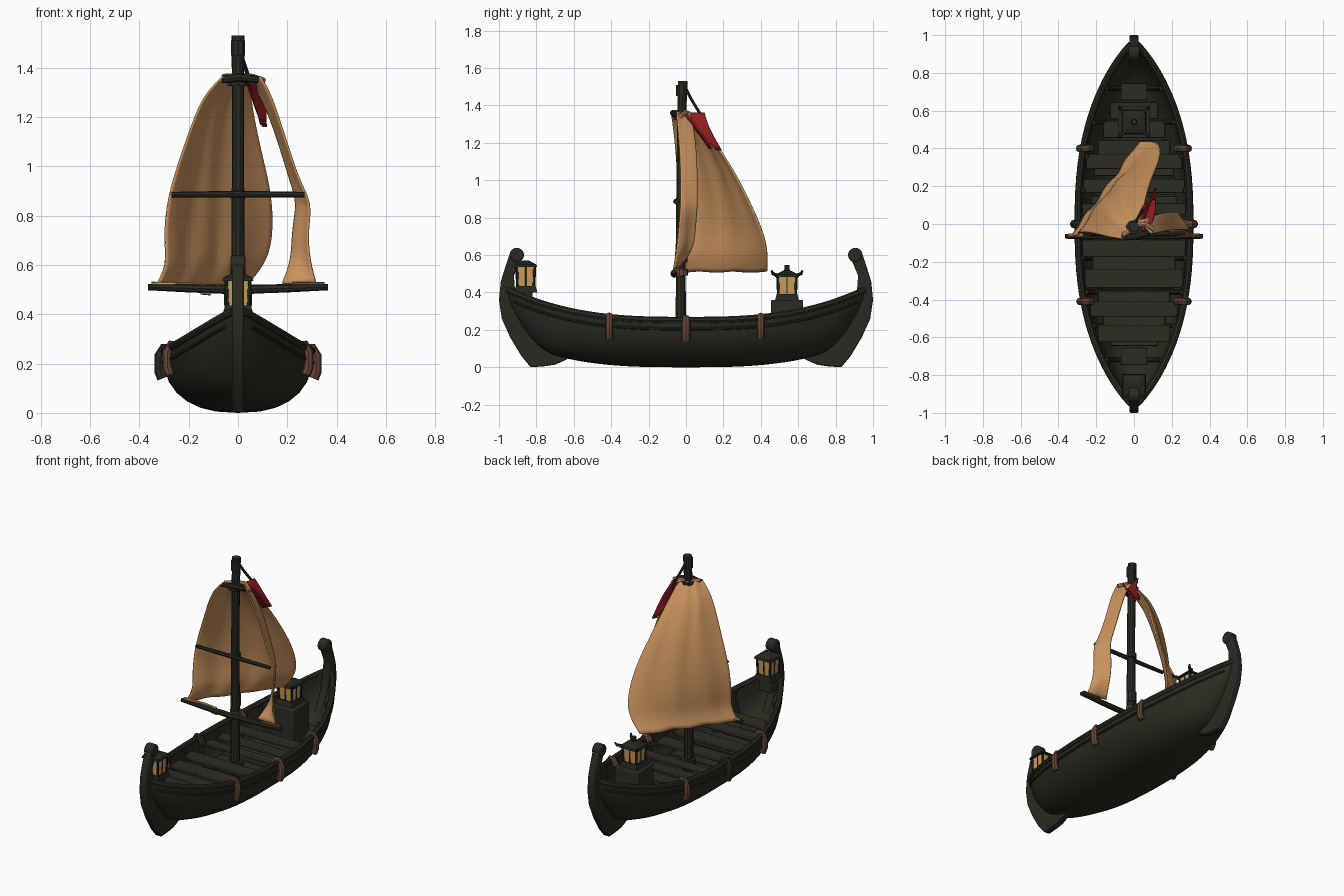
import bpy, bmesh, math
from mathutils import Vector

if "Cube" in bpy.data.objects:
    bpy.data.objects.remove(bpy.data.objects["Cube"])


def material(name, rgb):
    m = bpy.data.materials.new(name)
    m.diffuse_color = (*rgb, 1)
    m.use_nodes = True
    m.node_tree.nodes["Principled BSDF"].inputs["Base Color"].default_value = m.diffuse_color
    return m


WOOD = material("dark wood", (0.023, 0.023, 0.015))
DECK = material("deck wood", (0.026, 0.025, 0.016))
IRON = material("dark iron", (0.020, 0.020, 0.015))
ROPE = material("brown leather", (0.130, 0.062, 0.038))
SAIL = material("tan sailcloth", (0.57, 0.285, 0.108))
GLASS = material("amber glass", (0.58, 0.34, 0.09))
RED = material("red cloth", (0.28, 0.012, 0.016))


def mesh(name, verts, faces, mat):
    me = bpy.data.meshes.new(name)
    me.from_pydata(verts, [], faces)
    bm = bmesh.new()
    bm.from_mesh(me)
    bmesh.ops.recalc_face_normals(bm, faces=bm.faces)
    bm.to_mesh(me)
    bm.free()
    me.materials.append(mat)
    ob = bpy.data.objects.new(name, me)
    bpy.context.collection.objects.link(ob)
    return ob


def bevel(ob, width):
    m = ob.modifiers.new("bevel", 'BEVEL')
    m.width, m.segments = width, 2
    return ob


def frustum(name, c, lo, hi, h, mat, sides=4):
    """Upright prism; lo and hi are (half x, half y) at bottom and top, c is the bottom centre."""
    k = 1 / math.cos(math.pi / sides)
    vs = []
    for (rx, ry), z in ((lo, 0), (hi, h)):
        for i in range(sides):
            a = 2 * math.pi * (i + 0.5) / sides
            vs.append((c[0] + rx * k * math.cos(a), c[1] + ry * k * math.sin(a), c[2] + z))
    fs = [(i, (i + 1) % sides, sides + (i + 1) % sides, sides + i) for i in range(sides)]
    fs += [tuple(range(sides)), tuple(range(sides, 2 * sides))]
    return mesh(name, vs, fs, mat)


def box(name, c, h, mat):
    return frustum(name, (c[0], c[1], c[2] - h[2]), h[:2], h[:2], 2 * h[2], mat)


def tube(name, pts, r, mat, radii=None, res=2):
    cu = bpy.data.curves.new(name, 'CURVE')
    cu.dimensions = '3D'
    cu.bevel_depth, cu.bevel_resolution, cu.use_fill_caps = r, res, True
    sp = cu.splines.new('POLY')
    sp.points.add(len(pts) - 1)
    for i, p in enumerate(pts):
        sp.points[i].co = (*p, 1)
        sp.points[i].radius = radii[i] if radii else 1
    cu.materials.append(mat)
    ob = bpy.data.objects.new(name, cu)
    bpy.context.collection.objects.link(ob)
    return ob


# Hull lines: half width, gunwale height, keel height, and inside half width at a given height
def width(y):
    return 0.305 * max(0.0, 1 - (abs(y) / 0.97) ** 2.5) ** 0.85


def sheer(y):
    return 0.25 + 0.16 * (abs(y) / 0.95) ** 2.8


def keel(y):
    return 0.05 * (abs(y) / 0.65) ** 3 + 0.2 * max(0, (abs(y) - 0.7) / 0.25) ** 2


def inner(y, z):
    q = max(sheer(y) - z, 0) / (sheer(y) - keel(y) - 0.02)
    return max(0.01, (width(y) - 0.02) * max(0, 1 - q ** 2.4) ** 0.417)


def section(y, off=0.0, n=14):
    w, s, k = max(width(y) - off, 0.004), sheer(y), keel(y) + off
    out = []
    for i in range(n + 1):
        a = math.pi * (i / n - 0.5)
        x = math.copysign(abs(math.sin(a)) ** 0.83, a) * w
        out.append((x, y, s - (s - k) * max(math.cos(a), 0) ** 0.83))
    return out


# Hull shell, outside and inside in one closed loft
N = 48
ys = [0.95 * math.sin(math.pi * (i / N - 0.5)) for i in range(N + 1)]
rings = [section(y) + section(y, 0.028)[::-1] for y in ys]
R = len(rings[0])
faces = [(i * R + j, i * R + (j + 1) % R, (i + 1) * R + (j + 1) % R, (i + 1) * R + j)
         for i in range(N) for j in range(R)]
faces += [tuple(range(R)), tuple(range(N * R, N * R + R))]
mesh("hull", [v for r in rings for v in r], faces, WOOD)

# Gunwale rails, rub strakes and side wraps
for s in (-1, 1):
    tube("gunwale", [(s * (width(y) - 0.008), y, sheer(y) + 0.002) for y in ys], 0.018, WOOD)
    tube("rub_strake", [(s * (width(y) - 0.002), y, sheer(y) - 0.045) for y in ys[4:-4]], 0.008, WOOD)
    for y, r, mat in ((-0.41, 0.02, ROPE), (0, 0.023, ROPE if s > 0 else WOOD), (0.4, 0.02, ROPE)):
        w, z = width(y), sheer(y)
        tube("side_wrap", [(s * (w + dx), y, z + dz) for dx, dz in
             ((-0.05, -0.03), (-0.03, 0.008), (-0.005, 0.01), (0.012, -0.02), (0.012, -0.08), (0, -0.11))],
             r, mat)

# Inside: ribs, floor boards, seats
for i in range(9):
    y = -0.72 + 0.18 * i
    tube("rib", section(y, 0.03), 0.012, DECK)
for i in range(15):
    y = -0.7 + 0.1 * i
    z = 0.10 + 0.06 * abs(y) ** 2
    bevel(box("floor_board", (0, y, z), (inner(abs(y) + 0.045, z - 0.01), 0.045, 0.01), DECK), 0.004)
for y, d in ((-0.58, 0.045), (-0.45, 0.04), (-0.29, 0.05), (-0.13, 0.045), (0.08, 0.03), (0.2, 0.035), (0.33, 0.04)):
    z = sheer(y) - 0.055
    bevel(box("seat", (0, y, z), (inner(abs(y) + d, z - 0.012), d, 0.012), DECK), 0.005)

# Stem and stern posts with a scroll at the top
prof = [(0.63, 0.045), (0.70, 0.014), (0.76, 0.005), (0.83, 0), (0.88, 0.06), (0.94, 0.16), (0.985, 0.26),
        (1, 0.36), (0.99, 0.46), (0.965, 0.54), (0.945, 0.6), (0.90, 0.62), (0.875, 0.6), (0.895, 0.55),
        (0.92, 0.49), (0.915, 0.42), (0.89, 0.3), (0.80, 0.14), (0.70, 0.075)]
n = len(prof)
for s, name in ((-1, "stem_post"), (1, "stern_post")):
    vs = [(x, s * y, z) for x in (-0.024, 0.024) for y, z in prof]
    fs = [(i, (i + 1) % n, n + (i + 1) % n, n + i) for i in range(n)]
    bevel(mesh(name, vs, fs + [tuple(range(n)), tuple(range(n, 2 * n))], WOOD), 0.008)
    c = [(x, s * (0.905 + 0.039 * math.cos(a * math.pi / 8)), 0.6 + 0.039 * math.sin(a * math.pi / 8))
         for x in (-0.03, 0.03) for a in range(16)]
    fs = [(i, (i + 1) % 16, 16 + (i + 1) % 16, 16 + i) for i in range(16)]
    bevel(mesh("scroll", c, fs + [tuple(range(16)), tuple(range(16, 32))], WOOD), 0.01)

# Mast, bands and spars
MY = -0.028
tube("mast", [(0, MY, 0.06), (0, MY, 0.62), (0, MY, 1.0), (0, MY + 0.005, 1.36), (0, MY + 0.012, 1.53)],
     0.027, WOOD, [1.1, 1.0, 0.92, 0.92, 1.0], 3)
for z, h, r, mat in ((0.13, 0.06, 0.045, WOOD), (0.49, 0.035, 0.034, ROPE), (0.56, 0.07, 0.031, WOOD),
                     (0.87, 0.03, 0.031, WOOD), (1.325, 0.04, 0.042, WOOD), (1.45, 0.06, 0.029, WOOD)):
    frustum("mast_band", (0, MY + 0.004, z), (r, r), (r, r), h, mat, 10)
tube("lower_yard", [(x, -0.065, 0.51 - 0.01 * (1 - abs(x) / 0.365)) for x in (-0.365, -0.2, 0, 0.2, 0.365)],
     0.017, WOOD, [0.75, 1, 1.1, 1, 0.75])
tube("middle_spar", [(-0.27, -0.05, 0.885), (0, -0.055, 0.887), (0.27, -0.05, 0.885)], 0.014, WOOD, [0.8, 1, 0.8])
tube("top_yard", [(-0.065, -0.065, 1.352), (0, -0.07, 1.36), (0.08, -0.045, 1.352)], 0.016, WOOD)
tube("gathered_sail_head", [(-0.06, -0.06, 1.362), (0.02, -0.005, 1.365), (0.06, 0.0, 1.362), (0.105, -0.03, 1.345)],
     0.013, SAIL)
tube("sail_foot_roll", [(-0.35, -0.06, 0.522), (-0.2, -0.056, 0.520), (-0.12, -0.056, 0.512)], 0.01, SAIL)
tube("sail_foot_wrap", [(-0.15, -0.06, 0.492), (-0.11, -0.062, 0.488)], 0.012, SAIL)
tube("strip_foot_lashing", [(0.22, -0.06, 0.520), (0.35, -0.06, 0.520)], 0.011, ROPE)
tube("stay_rope", [(0, 0.0, 1.49), (0.02, 0.03, 1.43), (0.05, 0.085, 1.34)], 0.008, WOOD)


# Cloth: rows run from top to bottom as (z, edge a, edge b), bulging sideways from the chord
def cloth(name, rows, cols, mat, belly=0.0, ripple=0.0):
    vs, fs = [], []
    for i, (z, a, b) in enumerate(rows):
        a, b = Vector(a), Vector(b)
        nrm = Vector((a.y - b.y, b.x - a.x)).normalized()
        f = i / (len(rows) - 1)
        for j in range(cols + 1):
            u = j / cols
            d = belly * math.sin(math.pi * u) * math.sin(math.pi * (0.15 + 0.85 * f))
            d += ripple * (0.4 + f) * math.sin(j * 2.3 + i * 0.5) * (0 < j < cols)
            p = a.lerp(b, u) + nrm * d
            vs.append((p.x, p.y, z - 0.4 * ripple * math.sin(j * 1.9)))
    for i in range(len(rows) - 1):
        for j in range(cols):
            k = i * (cols + 1) + j
            fs.append((k, k + 1, k + cols + 2, k + cols + 1))
    ob = mesh(name, vs, fs, mat)
    m = ob.modifiers.new("soft", 'SUBSURF')
    m.levels = m.render_levels = 2
    m.boundary_smooth = 'PRESERVE_CORNERS'
    m = ob.modifiers.new("thickness", 'SOLIDIFY')
    m.thickness, m.offset = 0.008, 0
    return ob


cloth("main_sail", [
    (1.365, (-0.06, -0.08), (0.04, 0.01)), (1.30, (-0.125, -0.07), (0.05, 0.07)),
    (1.22, (-0.168, -0.06), (0.06, 0.14)),
    (1.05, (-0.228, -0.045), (0.095, 0.255)), (0.87, (-0.287, -0.04), (0.14, 0.345)),
    (0.70, (-0.30, -0.05), (0.14, 0.42)), (0.60, (-0.285, -0.055), (0.11, 0.435)),
    (0.51, (-0.335, -0.065), (0.03, 0.435))], 9, SAIL, 0.05, 0.011)
cloth("torn_sail_strip", [
    (1.365, (0.09, -0.05), (0.03, 0.02)), (1.29, (0.135, -0.045), (0.095, 0.04)),
    (1.11, (0.192, -0.03), (0.162, 0.06)), (0.93, (0.25, -0.03), (0.215, 0.06)),
    (0.85, (0.300, -0.03), (0.243, 0.06)), (0.74, (0.280, -0.04), (0.220, 0.05)),
    (0.62, (0.288, -0.05), (0.22, 0.04)), (0.525, (0.318, -0.065), (0.18, -0.05))], 3, SAIL, 0, 0.006)
cloth("pennant_tail", [(1.36, (0.03, -0.03), (0.05, 0.10)), (1.28, (0.055, 0.03), (0.095, 0.12)),
                       (1.16, (0.10, 0.165), (0.115, 0.19))], 2, RED)
cloth("pennant_short_tail", [(1.35, (0.04, -0.04), (0.095, 0.01)), (1.28, (0.06, 0.05), (0.115, 0.06)),
                             (1.17, (0.09, 0.125), (0.115, 0.135))], 2, RED)


# Lanterns: base, glass, corner posts and flared roof
def lantern(y, z, r, base, h, horns):
    frustum("lantern_base", (0, y, z), (r * 1.3, r * 1.3), (r * 1.1, r * 1.1), base, IRON)
    z += base
    frustum("lantern_glass", (0, y, z), (r * 0.92, r * 0.92), (r, r), h, GLASS)
    for sx in (-1, 1):
        for sy in (-1, 1):
            tube("lantern_post", [(sx * r * 0.92, y + sy * r * 0.92, z), (sx * r, y + sy * r, z + h)], 0.008, IRON, res=1)
            if horns:
                tube("roof_horn", [(sx * r, y + sy * r, z + h + 0.01),
                     (sx * r * 1.5, y + sy * r * 1.5, z + h + 0.018),
                     (sx * r * 1.65, y + sy * r * 1.65, z + h + 0.035)], 0.009, IRON, [1, 1, 0.6], 1)
    for sx, sy in ((1, 0), (-1, 0), (0, 1), (0, -1)):
        tube("lantern_bar", [(sx * r * 0.92, y + sy * r * 0.92, z), (sx * r, y + sy * r, z + h)], 0.004, IRON, res=1)
    z += h
    frustum("lantern_eave", (0, y, z), (r * 1.3, r * 1.3), (r * 1.2, r * 1.2), 0.014, IRON)
    frustum("lantern_roof", (0, y, z + 0.014), (r * 1.2, r * 1.2), (r * 0.35, r * 0.35), 0.022, IRON)
    if horns:
        frustum("lantern_finial", (0, y, z + 0.03), (0.016, 0.016), (0.012, 0.012), 0.035, IRON, 8)


bevel(box("pedestal", (0, 0.54, 0.225), (0.085, 0.085, 0.135), DECK), 0.006)
lantern(0.54, 0.355, 0.05, 0.037, 0.09, True)
bevel(box("bow_block", (0, -0.865, 0.365), (0.045, 0.045, 0.045), DECK), 0.006)
lantern(-0.857, 0.40, 0.048, 0.035, 0.10, False)

# Curves to meshes, then smooth shading with sharp edges kept
bpy.ops.object.select_all(action='DESELECT')
for ob in bpy.context.scene.objects:
    if ob.type == 'CURVE':
        ob.select_set(True)
        bpy.context.view_layer.objects.active = ob
bpy.ops.object.convert(target='MESH')
bpy.ops.object.select_all(action='SELECT')
bpy.ops.object.shade_smooth_by_angle(angle=math.radians(35))
